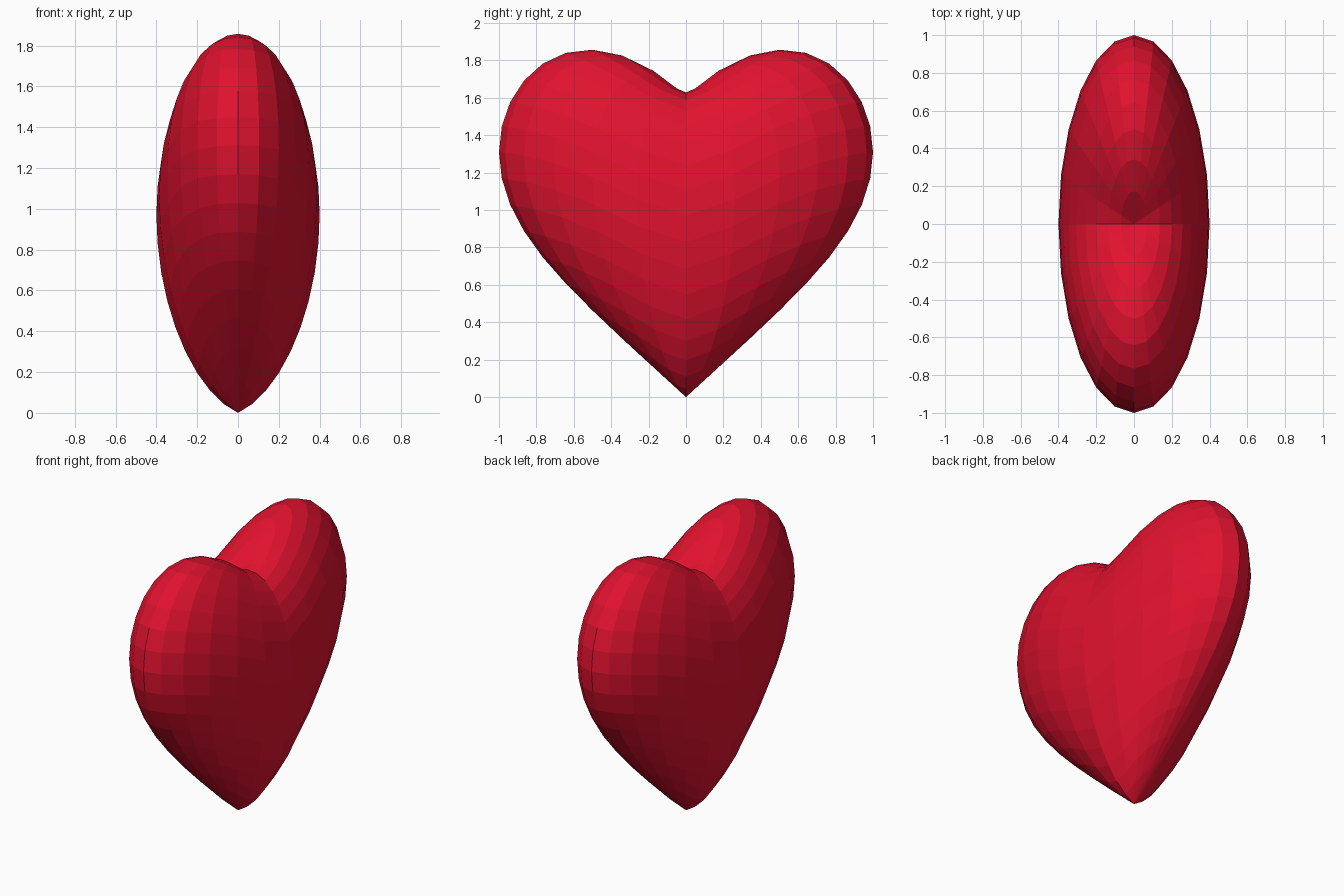
import bpy
import bmesh
import math

if "Cube" in bpy.data.objects:
    bpy.data.objects.remove(bpy.data.objects["Cube"])

HALF_DEPTH, HALF_WIDTH, HALF_HEIGHT = 0.40, 1.0, 0.805


def lobe_lift(x, y):
    """Raise the surface away from the central axis: gives cleft and pointed tip."""
    r = math.hypot(0.5 * x, y)
    return 0.915 * r - 0.41 * r * r


# Heart body: a sphere stretched into a flat ellipsoid, then lifted sideways
bm = bmesh.new()
bmesh.ops.create_uvsphere(bm, u_segments=24, v_segments=18, radius=1.0)
for v in bm.verts:
    x, y, z = v.co.x * HALF_DEPTH, v.co.y * HALF_WIDTH, v.co.z * HALF_HEIGHT
    v.co = (x, y, z + HALF_HEIGHT + lobe_lift(x, y))
bmesh.ops.recalc_face_normals(bm, faces=bm.faces)

mesh = bpy.data.meshes.new("heart")
bm.to_mesh(mesh)
bm.free()
heart = bpy.data.objects.new("heart", mesh)
bpy.context.collection.objects.link(heart)

# Red material
red = bpy.data.materials.new("red")
red.diffuse_color = (0.75, 0.006, 0.028, 1.0)
red.use_nodes = True
red.node_tree.nodes["Principled BSDF"].inputs["Base Color"].default_value = red.diffuse_color
mesh.materials.append(red)
